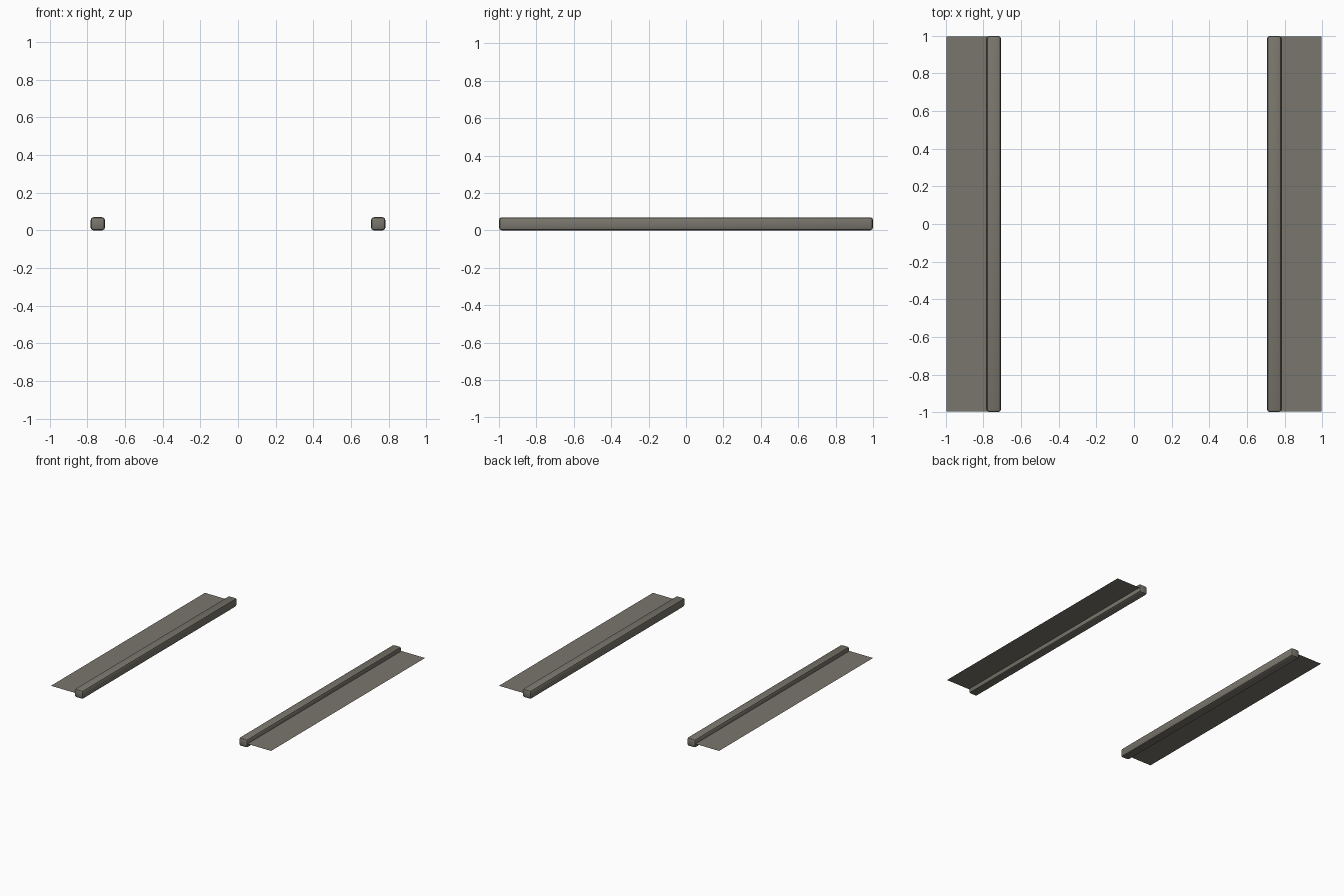
import bpy, bmesh, math

if "Cube" in bpy.data.objects:
    bpy.data.objects.remove(bpy.data.objects["Cube"])

# Single warm grey stone colour
stone = bpy.data.materials.new("warm_grey_stone")
stone.diffuse_color = (0.19, 0.18, 0.15, 1)
stone.use_nodes = True
stone.node_tree.nodes["Principled BSDF"].inputs["Base Color"].default_value = stone.diffuse_color

CURB_IN, CURB_OUT, CURB_TOP = 0.707, 0.783, 0.07
WALK_OUT, WALK_Z = 0.997, 0.035


def add_object(name, bm):
    bmesh.ops.recalc_face_normals(bm, faces=bm.faces)
    mesh = bpy.data.meshes.new(name)
    bm.to_mesh(mesh)
    bm.free()
    mesh.materials.append(stone)
    obj = bpy.data.objects.new(name, mesh)
    bpy.context.collection.objects.link(obj)
    return obj


def make_curb(name, side):
    # Long square bar with softened edges
    bm = bmesh.new()
    bmesh.ops.create_cube(bm, size=1)
    bmesh.ops.scale(bm, vec=(CURB_OUT - CURB_IN, 2.0, CURB_TOP), verts=bm.verts)
    bmesh.ops.translate(bm, vec=(side * (CURB_IN + CURB_OUT) / 2, 0, CURB_TOP / 2),
                        verts=bm.verts)
    bmesh.ops.bevel(bm, geom=bm.edges[:], offset=0.015, segments=2,
                    profile=0.5, affect='EDGES')
    obj = add_object(name, bm)
    bpy.ops.object.select_all(action='DESELECT')
    obj.select_set(True)
    bpy.context.view_layer.objects.active = obj
    bpy.ops.object.shade_smooth_by_angle(angle=math.radians(40))


def make_sidewalk(name, side):
    # Thin flat sheet running outward from the curb at mid height
    bm = bmesh.new()
    x0, x1 = sorted((side * (CURB_OUT - 0.01), side * WALK_OUT))
    corners = [(x0, -0.996), (x1, -0.996), (x1, 0.996), (x0, 0.996)]
    bm.faces.new([bm.verts.new((x, y, WALK_Z)) for x, y in corners])
    obj = add_object(name, bm)
    if obj.data.polygons[0].normal.z < 0:
        obj.data.flip_normals()


for label, side in (("left", -1), ("right", 1)):
    make_curb(label + "_curb", side)
    make_sidewalk(label + "_sidewalk", side)
